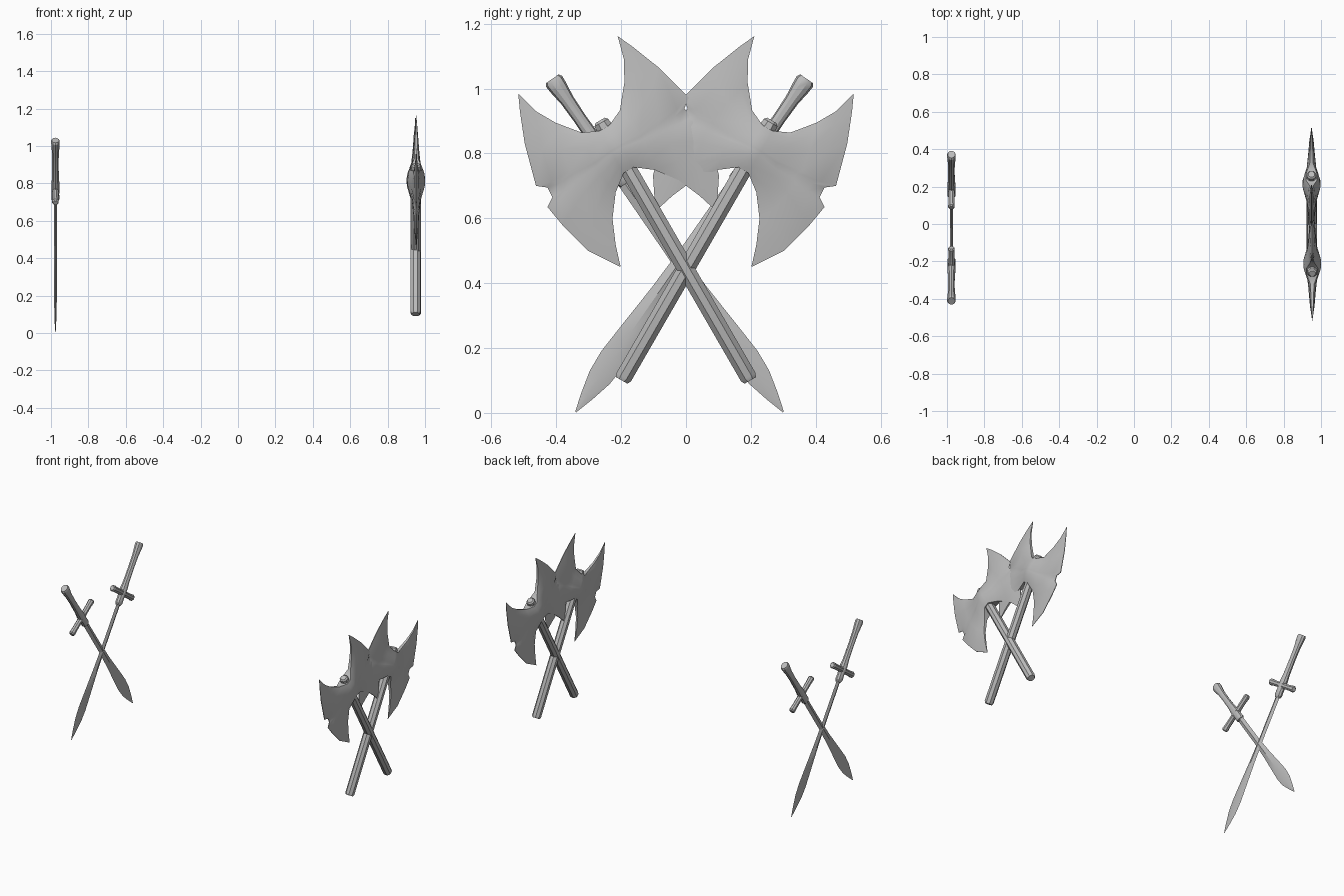
import bpy, bmesh, math
from mathutils import Matrix, Vector

if "Cube" in bpy.data.objects:
    bpy.data.objects.remove(bpy.data.objects["Cube"])

grey = bpy.data.materials.new("plain_grey")
grey.use_nodes = True
COLOUR = (0.5, 0.5, 0.5, 1)
grey.diffuse_color = COLOUR
grey.node_tree.nodes["Principled BSDF"].inputs["Base Color"].default_value = COLOUR


def frame(x, low, high):
    """Local Z runs from low to high (y, z points), local Y is world x."""
    along = Vector((0, high[0] - low[0], high[1] - low[1])).normalized()
    thick = Vector((1, 0, 0))
    m = Matrix((thick.cross(along), thick, along)).transposed().to_4x4()
    m.translation = (x, low[0], low[1])
    return m


def finish(name, bm, matrix, angle=30):
    bmesh.ops.recalc_face_normals(bm, faces=bm.faces)
    bm.transform(matrix)
    mesh = bpy.data.meshes.new(name)
    bm.to_mesh(mesh)
    bm.free()
    mesh.materials.append(grey)
    ob = bpy.data.objects.new(name, mesh)
    bpy.context.collection.objects.link(ob)
    bpy.ops.object.select_all(action="DESELECT")
    ob.select_set(True)
    bpy.context.view_layer.objects.active = ob
    bpy.ops.object.shade_smooth_by_angle(angle=math.radians(angle))


def loft(name, rings, sides, matrix, phase=0.0):
    """Skin elliptical rings given as (z, radius_x, radius_y)."""
    bm = bmesh.new()
    angles = [phase + math.tau * i / sides for i in range(sides)]
    loops = [[bm.verts.new((rx * math.cos(a), ry * math.sin(a), z)) for a in angles]
             for z, rx, ry in rings]
    for lo, hi in zip(loops, loops[1:]):
        for i in range(sides):
            j = (i + 1) % sides
            bm.faces.new((lo[i], lo[j], hi[j], hi[i]))
    bm.faces.new(loops[0])
    bm.faces.new(loops[-1])
    finish(name, bm, matrix)


# Axe head curves as (height along haft, distance from haft)
UPPER = [(.899, .018), (.922, .068), (.988, .122), (1.049, .157), (1.124, .177)]
LOWER = [(.749, .018), (.71, .069), (.645, .118), (.57, .15), (.503, .171)]
EDGE = [(1.124, .177), (1.074, .2), (.98, .237), (.85, .272), (.828, .244),
        (.794, .246), (.776, .274), (.706, .262), (.596, .233), (.503, .171)]
BOW = [0, .15, .4, .72, 1]
THICK = [.047, .027, .019, .013, .002]


def axe_head(name, matrix):
    bm = bmesh.new()

    def row(k, side, face):
        verts = []
        (ua, up), (la, lp) = UPPER[k], LOWER[k]
        for a, p in EDGE:
            t = (EDGE[0][0] - a) / (EDGE[0][0] - EDGE[-1][0])
            chord = EDGE[0][1] + (EDGE[-1][1] - EDGE[0][1]) * t
            dist = up + (lp - up) * t + BOW[k] * (p - chord)
            swell = .35 + .65 * math.sqrt(max(0, 4 * t * (1 - t)))
            if k == 0:
                swell = max(swell, .65)
            verts.append(bm.verts.new((side * dist, face * THICK[k] * swell,
                                       ua + (la - ua) * t)))
        return verts

    order = [(k, -1) for k in (4, 3, 2, 1, 0)] + [(k, 1) for k in range(5)]
    front, back = ([row(k, s, f) for k, s in order] for f in (1, -1))
    for grid in (front, back):
        for r, q in zip(grid, grid[1:]):
            for i in range(len(EDGE) - 1):
                bm.faces.new((r[i], r[i + 1], q[i + 1], q[i]))

    # Close the rim between the two faces
    def border(g):
        return (g[0][:] + [r[-1] for r in g[1:]] + g[-1][-2::-1]
                + [r[0] for r in g[-2:0:-1]])
    f, b = border(front), border(back)
    for i in range(len(f)):
        j = (i + 1) % len(f)
        bm.faces.new((f[i], f[j], b[j], b[i]))
    finish(name, bm, matrix, 35)


HAFT = [(0, .022, .022), (.012, .028, .028), (.9, .028, .028), (.918, .026, .026), (.926, .018, .018)]
BLADE = [(0, .002, .001), (.06, .02, .004), (.13, .037, .006), (.2, .042, .007),
         (.3, .036, .008), (.45, .026, .009), (.6, .021, .009), (.88, .02, .009)]
HILT = [(.855, .017, .015), (.87, .026, .022), (.9, .025, .021), (.96, .026, .023),
        (1.0, .022, .019), (1.1, .02, .018), (1.17, .022, .019), (1.215, .028, .023),
        (1.24, .03, .024), (1.25, .024, .02)]
GUARD = [(-.128, .014, .014), (-.12, .021, .019), (-.09, .018, .017), (-.03, .017, .017), (0, .022, .021),
         (.03, .017, .017), (.09, .018, .017), (.12, .021, .019), (.128, .014, .014)]

# Crossed double-headed axes
for label, side in (("left", 1), ("right", -1)):
    m = frame(.951 + side * .002, (.198 * side, .1), (-.302 * side, .966))
    loft(label + "_axe_haft", HAFT, 8, m, math.pi / 8)
    axe_head(label + "_axe_head", m)

# Crossed leaf-bladed swords
for label, tip, pommel in (("left", (.30, .003), (-.41, 1.027)),
                           ("right", (-.34, .003), (.37, 1.027))):
    m = frame(-.976, tip, pommel)
    loft(label + "_sword_blade", BLADE, 4, m)
    loft(label + "_sword_hilt", HILT, 10, m)
    loft(label + "_sword_guard", GUARD, 8,
         m @ Matrix.Translation((0, 0, .932)) @ Matrix.Rotation(math.pi / 2, 4, "Y"),
         math.pi / 8)
